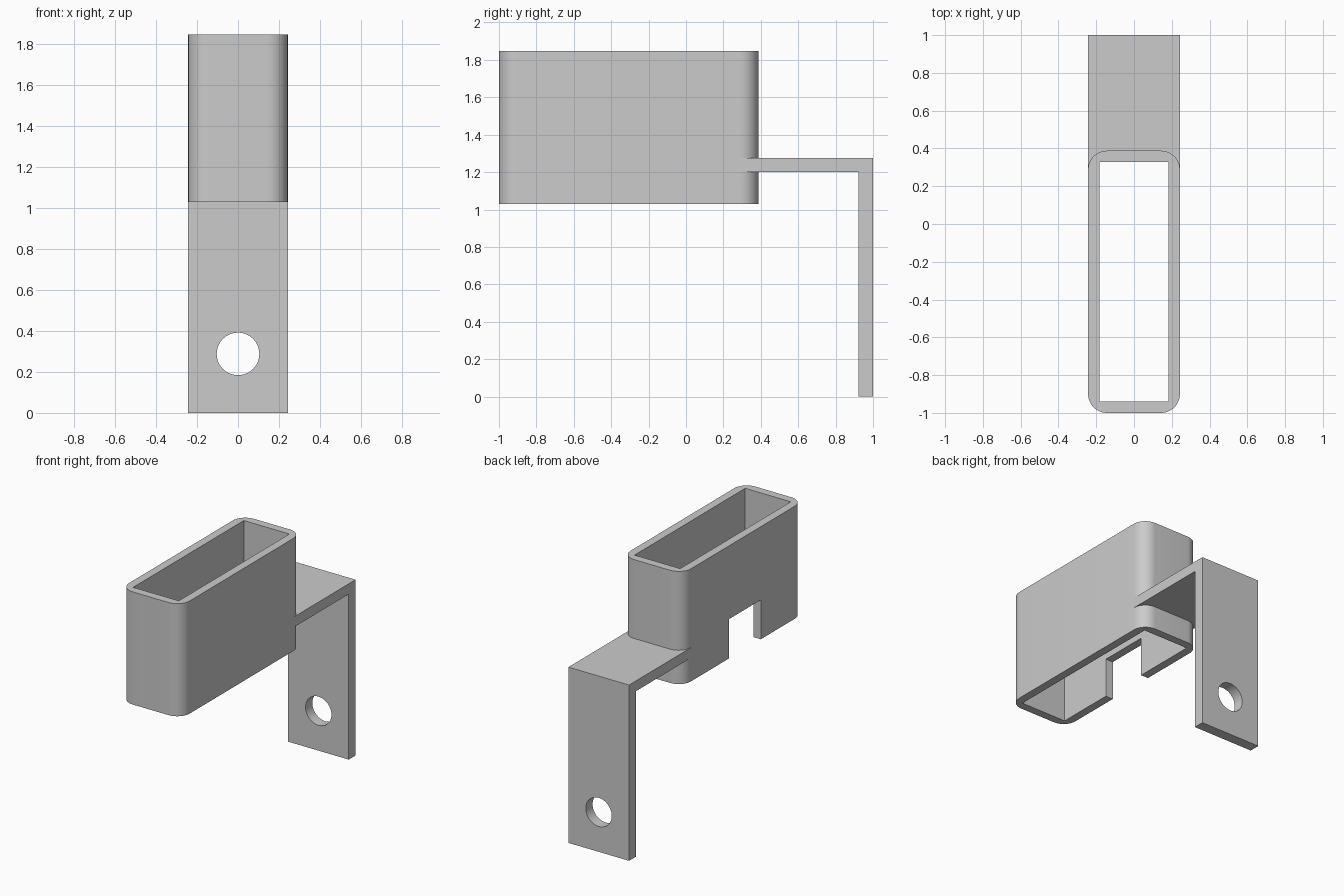
import bpy, bmesh

cube = bpy.data.objects.get("Cube")
if cube:
    bpy.data.objects.remove(cube, do_unlink=True)

grey = bpy.data.materials.new("light grey")
grey.use_nodes = True
colour = (0.6, 0.6, 0.6, 1)
grey.diffuse_color = colour
grey.node_tree.nodes["Principled BSDF"].inputs["Base Color"].default_value = colour


def add_object(name, bm):
    mesh = bpy.data.meshes.new(name)
    bmesh.ops.recalc_face_normals(bm, faces=bm.faces)
    bm.to_mesh(mesh)
    bm.free()
    mesh.materials.append(grey)
    obj = bpy.data.objects.new(name, mesh)
    bpy.context.collection.objects.link(obj)
    return obj


def box(name, low, high, radius=0):
    """Box between two corners, with optionally rounded upright edges."""
    bm = bmesh.new()
    bmesh.ops.create_cube(bm, size=1)
    for v in bm.verts:
        v.co = [(a + b) / 2 + c * (b - a) for a, b, c in zip(low, high, v.co)]
    if radius:
        upright = [e for e in bm.edges
                   if abs(e.verts[0].co.z - e.verts[1].co.z) > 0.01]
        bmesh.ops.bevel(bm, geom=upright, offset=radius, segments=12,
                        profile=0.5, affect='EDGES')
    return add_object(name, bm)


def combine(target, other, operation):
    mod = target.modifiers.new(other.name, 'BOOLEAN')
    mod.operation = operation
    mod.solver = 'EXACT'
    mod.object = other
    bpy.context.view_layer.objects.active = target
    bpy.ops.object.modifier_apply(modifier=mod.name)
    bpy.data.objects.remove(other, do_unlink=True)


W, T = 0.243, 0.06              # half width and sleeve wall
BACK, BASE, TOP = 0.388, 1.03, 1.847
ARM_Z = 1.275                   # top of the bracket arm

# Bracket: side profile swept across the width
bm = bmesh.new()
profile = [(0.29, 1.2), (0.922, 1.2), (0.922, 0), (1, 0), (1, ARM_Z), (0.29, ARM_Z)]
face = bm.faces.new([bm.verts.new((-W, y, z)) for y, z in profile])
sweep = bmesh.ops.extrude_face_region(bm, geom=[face])
bmesh.ops.translate(bm, vec=(2 * W, 0, 0),
                    verts=[g for g in sweep["geom"] if isinstance(g, bmesh.types.BMVert)])
bracket = add_object("bracket", bm)

# Mounting hole in the bracket leg
bpy.ops.mesh.primitive_cylinder_add(vertices=48, radius=0.104, depth=0.4,
                                    location=(0, 0.96, 0.288), rotation=(1.5708, 0, 0))
hole = bpy.context.object
hole.name = "mounting_hole"
combine(bracket, hole, 'DIFFERENCE')

# Rounded sleeve fused to the bracket, then hollowed and notched on one side
holder = box("sleeve_holder", (-W, -1, BASE), (W, BACK, TOP), 0.1)
combine(holder, bracket, 'UNION')
combine(holder, box("cavity", (T - W, T - 1, 0.9), (W - T, BACK - T, 2)), 'DIFFERENCE')
combine(holder, box("side_notch", (-0.4, -0.51, 0.9), (0, -0.145, 1.315)), 'DIFFERENCE')

bpy.ops.object.select_all(action='DESELECT')
holder.select_set(True)
bpy.context.view_layer.objects.active = holder
bpy.ops.object.shade_smooth_by_angle(angle=0.5)
